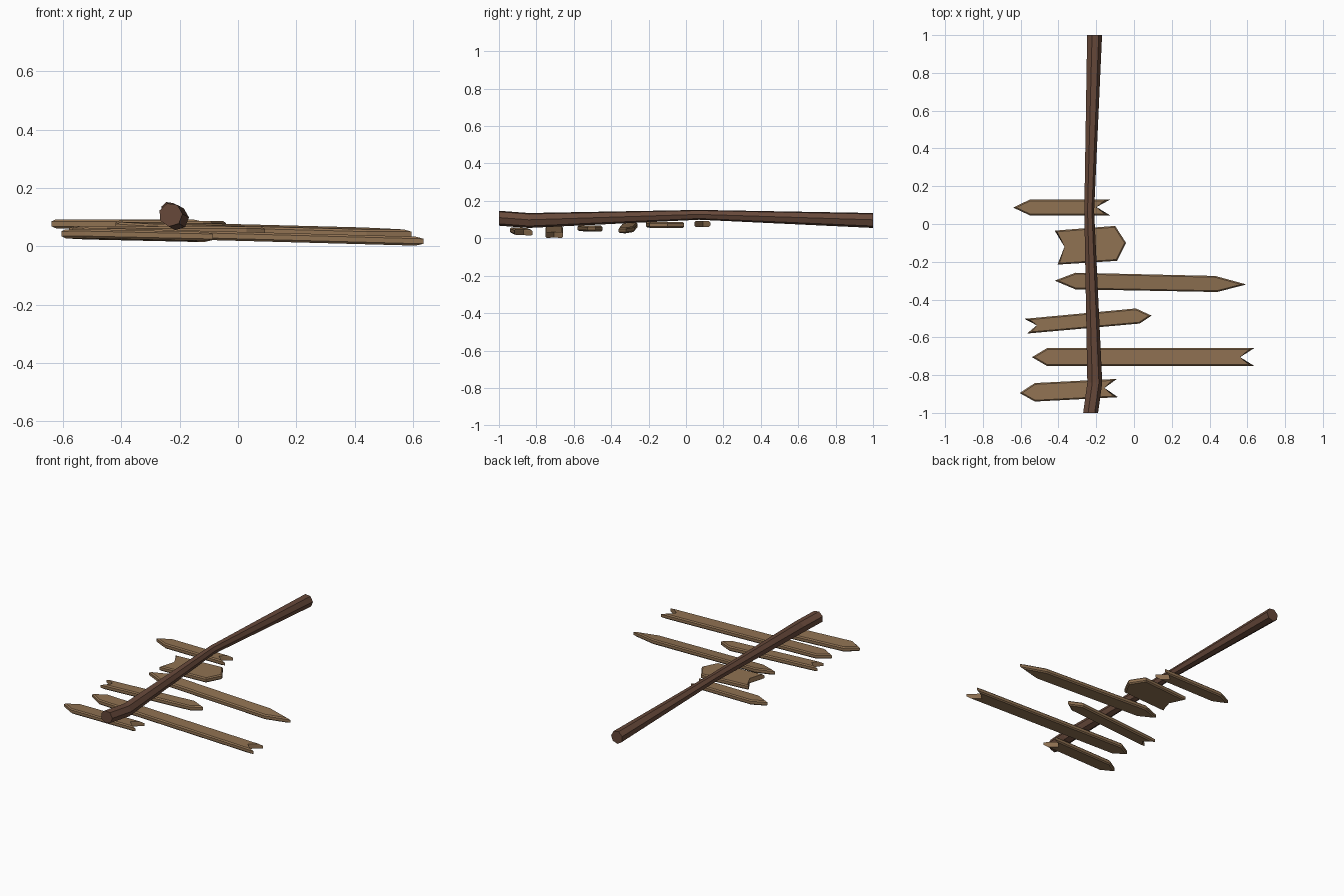
import bpy, bmesh, math

if "Cube" in bpy.data.objects:
    bpy.data.objects.remove(bpy.data.objects["Cube"])


def material(name, rgb):
    m = bpy.data.materials.new(name)
    m.diffuse_color = (*rgb, 1)
    m.use_nodes = True
    m.node_tree.nodes["Principled BSDF"].inputs["Base Color"].default_value = m.diffuse_color
    return m


PLANK = material("light plank wood", (0.28, 0.168, 0.085))
POST = material("dark post wood", (0.135, 0.066, 0.042))


def finish(bm, name, mat):
    bmesh.ops.recalc_face_normals(bm, faces=bm.faces)
    me = bpy.data.meshes.new(name)
    bm.to_mesh(me)
    bm.free()
    me.materials.append(mat)
    ob = bpy.data.objects.new(name, me)
    bpy.context.collection.objects.link(ob)
    return ob


# Crooked seven-sided post: (x, y, z, radius) along its length
def post():
    sides = 7
    path = [(-0.231, -1.0, 0.108, 0.041), (-0.209, -0.84, 0.096, 0.041),
            (-0.238, 0.07, 0.126, 0.027), (-0.21, 1.0, 0.096, 0.041)]
    bm = bmesh.new()
    rings = []
    for x, y, z, r in path:
        ring = []
        for i in range(sides):
            a = math.radians(107) + math.tau * i / sides
            ring.append(bm.verts.new((x + r * math.cos(a), y, z + r * math.sin(a))))
        rings.append(ring)
    for a, b in zip(rings, rings[1:]):
        for i in range(sides):
            j = (i + 1) % sides
            bm.faces.new((a[i], a[j], b[j], b[i]))
    bm.faces.new(rings[0])
    bm.faces.new(rings[-1])
    finish(bm, "post", POST)


# Sign board: outline in plan, centre height, slopes along x and y
def board(name, outline, z0, sx=0.0, sy=0.0, thick=0.031):
    cx = (min(p[0] for p in outline) + max(p[0] for p in outline)) / 2
    cy = (min(p[1] for p in outline) + max(p[1] for p in outline)) / 2
    bm = bmesh.new()

    def layer(off):
        return [bm.verts.new((x, y, z0 + sx * (x - cx) + sy * (y - cy) + off))
                for x, y in outline]

    lo, hi = layer(-thick / 2), layer(thick / 2)
    n = len(outline)
    caps = [bm.faces.new(lo[::-1]), bm.faces.new(hi)]
    for i in range(n):
        j = (i + 1) % n
        bm.faces.new((lo[i], lo[j], hi[j], hi[i]))
    # chamfer the rims of both faces
    rim = list({e for f in caps for e in f.edges})
    bmesh.ops.bevel(bm, geom=rim, offset=0.007, segments=1, affect='EDGES')
    finish(bm, name, PLANK)


post()
board("sign_board_1", [(-0.64, 0.087), (-0.55, 0.045), (-0.125, 0.045),
                       (-0.215, 0.09), (-0.125, 0.13), (-0.55, 0.13)], 0.077)
board("sign_board_2", [(-0.42, -0.035), (-0.36, -0.12), (-0.405, -0.215),
                       (-0.09, -0.195), (-0.042, -0.1), (-0.1, -0.01)], 0.072, -0.005)
board("sign_board_3", [(-0.42, -0.3), (-0.31, -0.346), (0.44, -0.36),
                       (0.595, -0.32), (0.43, -0.275), (-0.31, -0.258)],
      0.055, -0.024, 0.09)
board("sign_board_4", [(-0.58, -0.502), (-0.5, -0.535), (-0.567, -0.58),
                       (0.03, -0.527), (0.093, -0.485), (0.01, -0.447)], 0.053, -0.004)
board("sign_board_5", [(-0.54, -0.705), (-0.46, -0.752), (0.637, -0.752),
                       (0.547, -0.705), (0.637, -0.657), (-0.46, -0.657)], 0.033, -0.027)
board("sign_board_6", [(-0.605, -0.895), (-0.525, -0.94), (-0.085, -0.917),
                       (-0.17, -0.868), (-0.09, -0.82), (-0.525, -0.842)],
      0.037, -0.02, -0.05)
